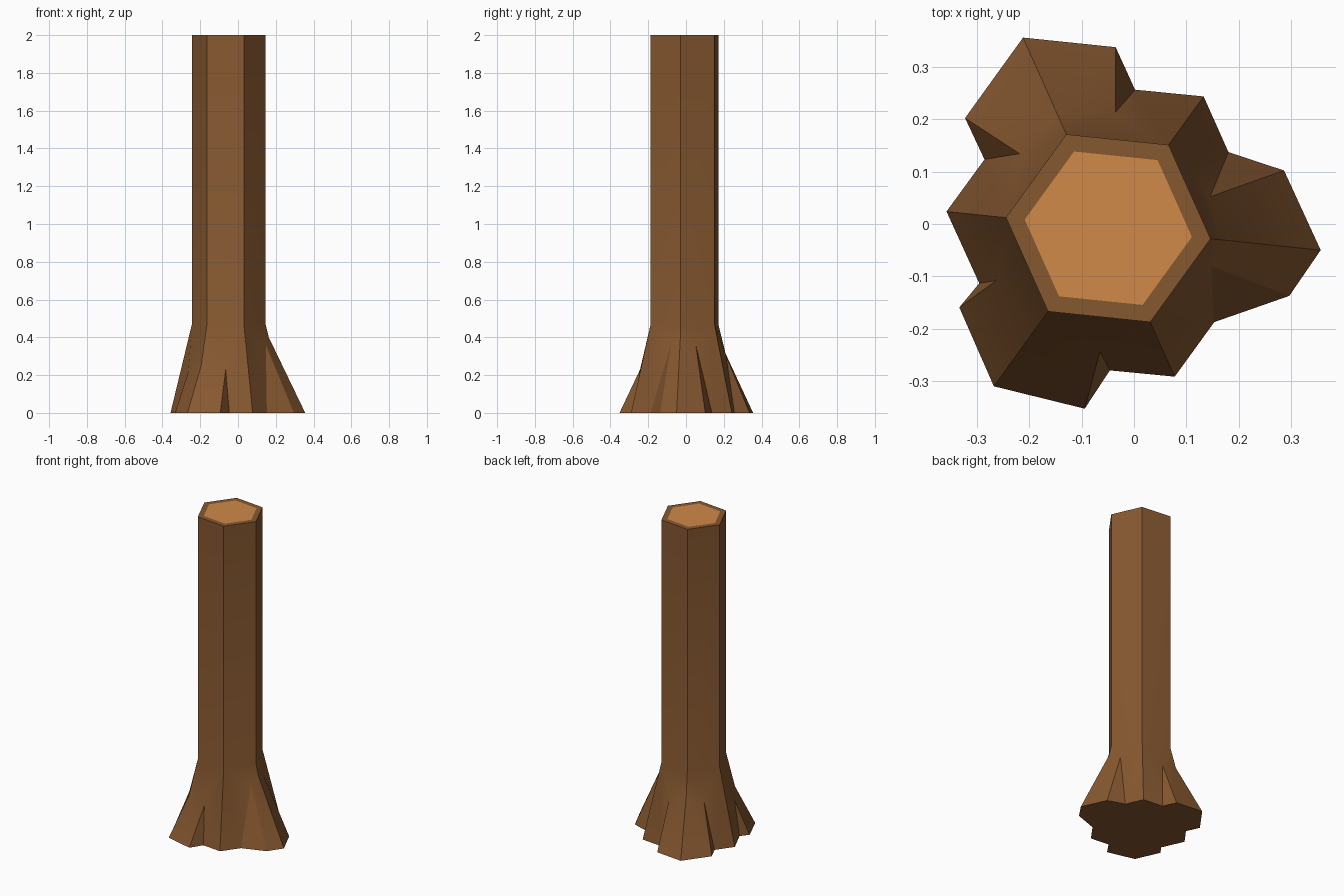
import bpy
import bmesh
from math import cos, sin, radians
from mathutils import Vector

cube = bpy.data.objects.get("Cube")
if cube:
    bpy.data.objects.remove(cube, do_unlink=True)


def make_material(name, colour):
    mat = bpy.data.materials.new(name)
    mat.use_nodes = True
    mat.diffuse_color = (*colour, 1)
    bsdf = next(n for n in mat.node_tree.nodes if n.type == 'BSDF_PRINCIPLED')
    bsdf.inputs["Base Color"].default_value = (*colour, 1)
    return mat


bark = make_material("bark brown", (0.24, 0.098, 0.03))
cut_wood = make_material("cut wood tan", (0.63, 0.255, 0.066))

CENTRE = Vector((-0.049, -0.008, 0))
TRUNK_RADIUS, FLARE_RADIUS = 0.196, 0.31
HEIGHT, FLARE_TOP = 2.0, 0.47
SIDES = 6

# Large roots grow on every other corner: corner -> (reach, height where it leaves the flare)
ROOTS = {0: (0.407, 0.4), 2: (0.398, 0.33), 4: (0.372, 0.25)}

# Notch between each pair of corners: root-side foot, top of the notch, flare-side foot
NOTCHES = [
    ((0.286, 0.102, 0), (0.145, 0.052, 0.36), (0.18, 0.137, 0)),
    ((-0.035, 0.337, 0), (-0.035, 0.213, 0.3), (0.002, 0.256, 0)),
    ((-0.322, 0.202, 0), (-0.218, 0.134, 0.3), (-0.285, 0.123, 0)),
    ((-0.333, -0.159, 0), (-0.263, -0.108, 0.22), (-0.295, -0.113, 0)),
    ((-0.094, -0.352, 0), (-0.065, -0.243, 0.23), (-0.046, -0.279, 0)),
    ((0.296, -0.137, 0), (0.147, -0.08, 0.36), (0.153, -0.187, 0)),
]

bm = bmesh.new()


def corner(i, radius, z):
    a = radians(60 * i - 5.9)
    return bm.verts.new(CENTRE + Vector((radius * cos(a), radius * sin(a), z)))


def flare_radius(z):
    return FLARE_RADIUS + (TRUNK_RADIUS - FLARE_RADIUS) * z / FLARE_TOP


# Trunk rings and the foot of every corner
top = [corner(i, TRUNK_RADIUS, HEIGHT) for i in range(SIDES)]
neck = [corner(i, TRUNK_RADIUS, FLARE_TOP) for i in range(SIDES)]
foot, bend = [], {}
for i in range(SIDES):
    reach, z = ROOTS.get(i, (FLARE_RADIUS, 0))
    foot.append(corner(i, reach, 0))
    if i in ROOTS:
        bend[i] = corner(i, flare_radius(z), z)

# Trunk sides, flare, roots and notches
outline = []
for i, points in enumerate(NOTCHES):
    j = (i + 1) % SIDES
    bm.faces.new((neck[i], neck[j], top[j], top[i]))
    root, small = (i, j) if i in ROOTS else (j, i)
    tip, apex, heel = (bm.verts.new(p) for p in points)
    bm.faces.new((neck[root], neck[small], apex))
    bm.faces.new((neck[root], apex, bend[root]))
    bm.faces.new((neck[small], foot[small], heel, apex))
    bm.faces.new((bend[root], apex, tip, foot[root]))
    bm.faces.new((apex, heel, tip))
    outline += [foot[i]] + ([tip, heel] if root == i else [heel, tip])

# Underside and top, with the cut wood inset in the bark rim
bm.faces.new(outline)
cap = bm.faces.new(top)
bmesh.ops.recalc_face_normals(bm, faces=bm.faces[:])
bmesh.ops.inset_region(bm, faces=[cap], thickness=0.031, use_even_offset=True)
cap.material_index = 1

mesh = bpy.data.meshes.new("tree_trunk")
bm.to_mesh(mesh)
bm.free()
mesh.materials.append(bark)
mesh.materials.append(cut_wood)

trunk = bpy.data.objects.new("tree_trunk", mesh)
bpy.context.collection.objects.link(trunk)
bpy.ops.object.select_all(action='DESELECT')
trunk.select_set(True)
bpy.context.view_layer.objects.active = trunk
bpy.ops.object.shade_smooth_by_angle(angle=radians(30))
